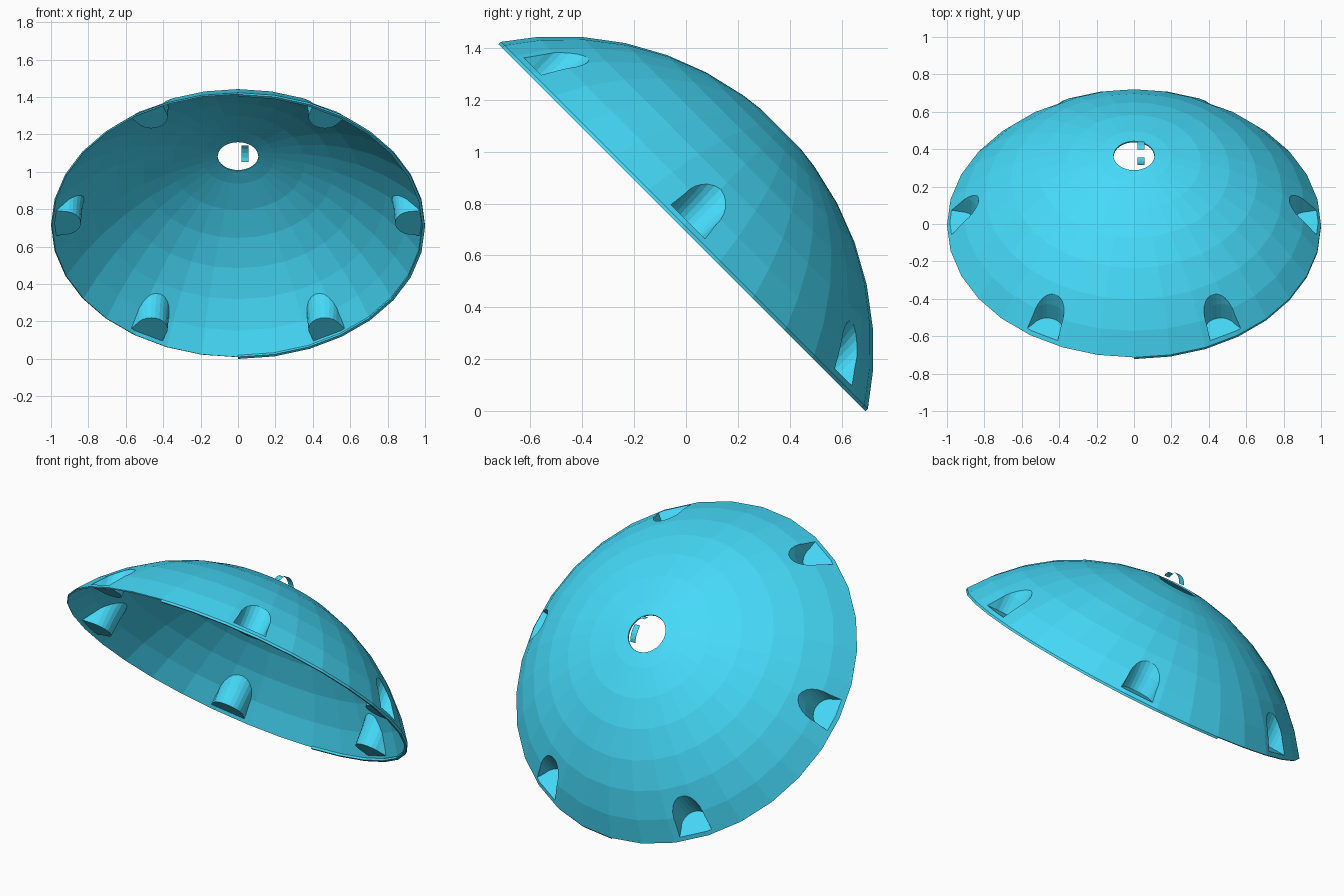
import bpy, bmesh, math
from math import sin, cos, radians, pi
from mathutils import Matrix

if "Cube" in bpy.data.objects:
    bpy.data.objects.remove(bpy.data.objects["Cube"])

R, H, SEG = 1.21, 0.53, 32            # sphere radius, cap height, sides
FRAME = Matrix.Translation((0, -0.006, 0.716)) @ Matrix.Rotation(radians(-45), 4, 'X')

blue = bpy.data.materials.new("blue")
blue.diffuse_color = (0.06, 0.70, 0.95, 1)
blue.use_nodes = True
blue.node_tree.nodes["Principled BSDF"].inputs["Base Color"].default_value = blue.diffuse_color


def make_object(name, bm):
    mesh = bpy.data.meshes.new(name)
    bm.to_mesh(mesh)
    bm.free()
    ob = bpy.data.objects.new(name, mesh)
    bpy.context.collection.objects.link(ob)
    ob.matrix_world = FRAME
    mesh.materials.append(blue)
    return ob


def loft(bm, rings, caps=True):
    """Join closed rings of points (bottom to top, counter-clockwise)."""
    vs = [[bm.verts.new(p) for p in ring] for ring in rings]
    n = len(vs[0])
    for a, b in zip(vs, vs[1:]):
        for i in range(n):
            j = (i + 1) % n
            bm.faces.new((a[i], a[j], b[j], b[i]))
    if caps:
        bm.faces.new(vs[0][::-1])
        bm.faces.new(vs[-1])


# solid cap of a sphere, axis along local z, rim at z = 0
angles = [55.8, 49, 41, 33, 25, 17.2, 9.3, 5.2]
profile = [(R * sin(radians(a)), R * cos(radians(a)) - (R - H)) for a in angles]
profile[0] = (1.0, 0.0)
bm = bmesh.new()
loft(bm, [[(r * cos(2 * pi * i / SEG), r * sin(2 * pi * i / SEG), z)
           for i in range(SEG)] for r, z in profile])
dome = make_object("dome_shell", bm)

# six U-shaped recesses around the rim, each with a flat floor
bm = bmesh.new()
for k in range(6):
    turn = Matrix.Rotation(k * pi / 3, 3, 'Z')
    rings = []
    for z, rad, flare in ((0.02, 0.082, 0.115), (0.12, 0.087, 0.118),
                          (0.19, 0.097, 0.125), (0.4, 0.14, 0.15)):
        arch = [(0.928 + rad * cos(pi / 2 + pi * i / 12),
                 rad * sin(pi / 2 + pi * i / 12)) for i in range(13)]
        pts = [(1.15, flare + 0.02)] + arch + [(1.15, -flare - 0.02)]
        rings.append([turn @ Matrix.Translation((x, y, z)).translation for x, y in pts])
    loft(bm, rings)
cutter = make_object("recess_cutter", bm)

mod = dome.modifiers.new("recesses", 'BOOLEAN')
mod.operation, mod.solver, mod.object = 'DIFFERENCE', 'EXACT', cutter
bpy.context.view_layer.update()
cut = bpy.data.meshes.new_from_object(
    dome.evaluated_get(bpy.context.evaluated_depsgraph_get()))
dome.modifiers.clear()

# open the underside and the hole at the crown, then give the shell thickness
bm = bmesh.new()
bm.from_mesh(cut)
top = profile[-1][1]
bmesh.ops.delete(bm, geom=[f for f in bm.faces
                           if all(v.co.z < 1e-4 for v in f.verts)
                           or all(v.co.z > top - 1e-4 for v in f.verts)], context='FACES')
bm.to_mesh(dome.data)
bm.free()
bpy.data.objects.remove(cutter)
solid = dome.modifiers.new("thickness", 'SOLIDIFY')
solid.thickness, solid.offset = 0.008, -1

# thin lip below one half of the rim
bm = bmesh.new()
loft(bm, [[(r * cos(a), r * sin(a), z)
           for r, z in ((0.985, -0.013), (1.0, -0.013), (1.0, 0.0), (0.985, 0.0))]
          for a in (pi * (i / 16 - 0.5) for i in range(17))])
bmesh.ops.recalc_face_normals(bm, faces=bm.faces)
make_object("half_rim_lip", bm)

# broken strips of the small knob over the crown hole
bm = bmesh.new()
for start, end in ((-80, -45), (-10, 65)):
    arc = [radians(start + (end - start) * i / 4) for i in range(5)]
    rows = [[bm.verts.new((x, 0.085 * sin(a), 0.53 + 0.058 * cos(a))) for x in (0.02, 0.055)]
            for a in arc]
    for p, q in zip(rows, rows[1:]):
        bm.faces.new((p[0], p[1], q[1], q[0]))
make_object("knob_remnant", bm)
